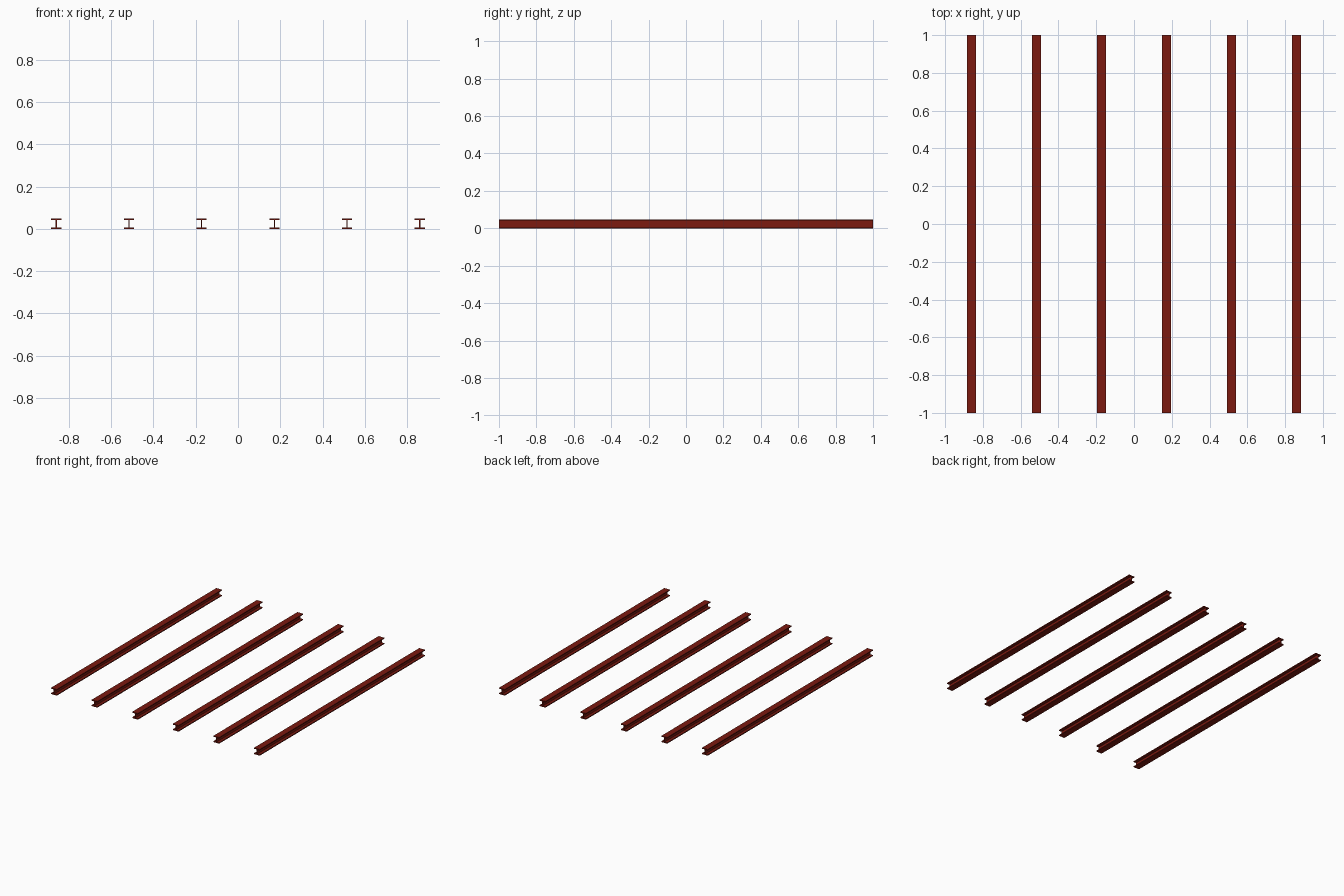
import bpy, bmesh

if "Cube" in bpy.data.objects:
    bpy.data.objects.remove(bpy.data.objects["Cube"])

LENGTH, WIDTH, HEIGHT = 2.0, 0.048, 0.048
FLANGE, WEB = 0.007, 0.005
SPACING, COUNT = 0.344, 6

paint = bpy.data.materials.new("red_primer")
paint.diffuse_color = (0.2, 0.01, 0.005, 1)
paint.use_nodes = True
paint.node_tree.nodes["Principled BSDF"].inputs["Base Color"].default_value = paint.diffuse_color

# I-shaped cross-section: right half, mirrored to the left
w, t = WIDTH / 2, WEB / 2
right = [(w, 0), (w, FLANGE), (t, FLANGE),
         (t, HEIGHT - FLANGE), (w, HEIGHT - FLANGE), (w, HEIGHT)]
profile = right + [(-x, z) for x, z in reversed(right)]

# Extrude the section along y
bm = bmesh.new()
face = bm.faces.new([bm.verts.new((x, -LENGTH / 2, z)) for x, z in profile])
ext = bmesh.ops.extrude_face_region(bm, geom=[face], use_keep_orig=True)
verts = [v for v in ext["geom"] if isinstance(v, bmesh.types.BMVert)]
bmesh.ops.translate(bm, verts=verts, vec=(0, LENGTH, 0))
bmesh.ops.recalc_face_normals(bm, faces=bm.faces)
mesh = bpy.data.meshes.new("steel_beam")
bm.to_mesh(mesh)
bm.free()
mesh.materials.append(paint)

# Row of parallel beams
for i in range(COUNT):
    beam = bpy.data.objects.new(f"steel_beam_{i + 1}", mesh)
    beam.location.x = (i - (COUNT - 1) / 2) * SPACING
    bpy.context.collection.objects.link(beam)
